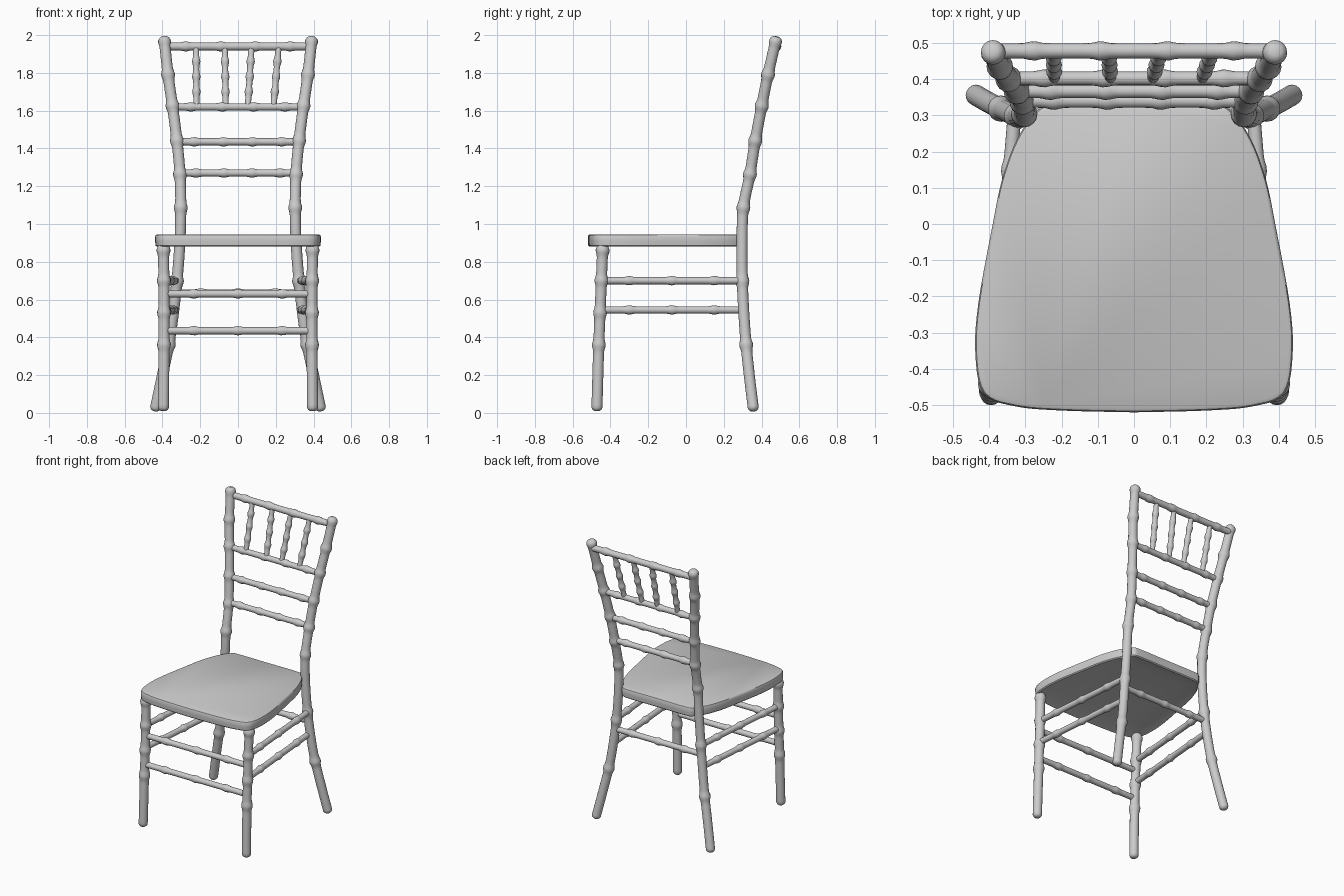
import bpy, bmesh, math
from mathutils import Vector

if "Cube" in bpy.data.objects:
    bpy.data.objects.remove(bpy.data.objects["Cube"], do_unlink=True)

# One light grey finish
grey = bpy.data.materials.new("light grey finish")
grey.use_nodes = True
colour = (0.6, 0.6, 0.6, 1)
grey.diffuse_color = colour
grey.node_tree.nodes["Principled BSDF"].inputs["Base Color"].default_value = colour


def finish(name, bm, angle=40):
    bmesh.ops.recalc_face_normals(bm, faces=bm.faces)
    mesh = bpy.data.meshes.new(name)
    bm.to_mesh(mesh)
    bm.free()
    obj = bpy.data.objects.new(name, mesh)
    bpy.context.collection.objects.link(obj)
    mesh.materials.append(grey)
    bpy.ops.object.select_all(action="DESELECT")
    obj.select_set(True)
    bpy.context.view_layer.objects.active = obj
    bpy.ops.object.shade_smooth_by_angle(angle=math.radians(angle))
    return obj


def spline(points, steps):
    """Smooth path through the points."""
    p = [Vector(q) for q in points]
    p = [2 * p[0] - p[1]] + p + [2 * p[-1] - p[-2]]
    path = []
    for a, b, c, d in zip(p, p[1:], p[2:], p[3:]):
        for i in range(steps):
            t = i / steps
            path.append(0.5 * (2 * b + (c - a) * t + (2 * a - 5 * b + 4 * c - d) * t ** 2
                               + (3 * b - a - 3 * c + d) * t ** 3))
    return path + [p[-2]]


def bamboo(name, points, radius, nodes, bump=0.008, steps=12, width=0.02, sides=16):
    """Round rod with rounded ends, swollen at each node (distance from its start)."""
    path = spline(points, steps)
    dist = [0]
    for a, b in zip(path, path[1:]):
        dist.append(dist[-1] + (b - a).length)
    total = dist[-1]
    bm = bmesh.new()
    rings = []
    for i, (c, d) in enumerate(zip(path, dist)):
        tangent = (path[min(i + 1, len(path) - 1)] - path[max(i - 1, 0)]).normalized()
        u = tangent.orthogonal().normalized() if i == 0 else (u - tangent * u.dot(tangent)).normalized()
        v = tangent.cross(u)
        r = radius + bump * sum(math.exp(-((d - n) / width) ** 2) for n in nodes)
        # Extra rings at both ends round the tips
        cap = [(0, 1)]
        if i == 0:
            cap = [(0, 0.5), (0.25, 0.82), (0.6, 1)]
        elif i == len(path) - 1:
            cap = [(-0.6, 1), (-0.25, 0.82), (0, 0.5)]
        elif min(d, total - d) < radius * 0.6:
            continue
        for shift, k in cap:
            centre = c + tangent * shift * radius
            rings.append([bm.verts.new(centre + r * k * (u * math.cos(a) + v * math.sin(a)))
                          for a in (math.tau * j / sides for j in range(sides))])
    for lo, hi in zip(rings, rings[1:]):
        for j in range(sides):
            k = (j + 1) % sides
            bm.faces.new((lo[j], lo[k], hi[k], hi[j]))
    bm.faces.new(rings[0][::-1])
    bm.faces.new(rings[-1])
    return finish(name, bm, 60)


def rail(name, start, end, radius=0.019, fractions=(0.2, 0.5, 0.8)):
    length = (Vector(end) - Vector(start)).length
    return bamboo(name, [start, end], radius, [f * length for f in fractions],
                  bump=0.006, steps=48, width=0.018)


# Seat: outline of the right half, mirrored, lofted with soft edges and a hollow underside
half = [(0, -0.52), (0.2, -0.515), (0.33, -0.503), (0.415, -0.468), (0.438, -0.36), (0.43, -0.22),
        (0.39, 0), (0.365, 0.12), (0.325, 0.23), (0.27, 0.31), (0.22, 0.325), (0, 0.325)]
side = spline([(x, y, 0) for x, y in half], 5)
outline = side + [Vector((-p.x, p.y, 0)) for p in side[-2:0:-1]]
mid = Vector((0, -0.1, 0))
bm = bmesh.new()
layers = []
for z, scale in ((0.90, 0.74), (0.886, 0.93), (0.88, 0.98), (0.886, 0.995), (0.91, 1),
                 (0.932, 1), (0.941, 0.992), (0.945, 0.975)):
    layers.append([bm.verts.new(mid + (p - mid) * scale + Vector((0, 0, z))) for p in outline])
count = len(outline)
for lo, hi in zip(layers, layers[1:]):
    for j in range(count):
        k = (j + 1) % count
        bm.faces.new((lo[j], lo[k], hi[k], hi[j]))
bm.faces.new(layers[0][::-1])
bm.faces.new(layers[-1])
finish("seat", bm)

# Legs, back posts and side stretchers, in mirrored pairs
for s, label in ((1, "left"), (-1, "right")):
    bamboo(label + "_front_leg",
           [(s * 0.395, -0.472, 0.01), (s * 0.392, -0.462, 0.35), (s * 0.392, -0.45, 0.65),
            (s * 0.395, -0.44, 0.9)],
           0.029, [0.35, 0.52, 0.69, 0.85], steps=20)
    bamboo(label + "_back_post",
           [(s * 0.44, 0.358, 0.01), (s * 0.40, 0.335, 0.2), (s * 0.36, 0.315, 0.4),
            (s * 0.328, 0.3, 0.65), (s * 0.309, 0.297, 0.88), (s * 0.303, 0.303, 1.08),
            (s * 0.307, 0.338, 1.26), (s * 0.322, 0.365, 1.43), (s * 0.346, 0.4, 1.62),
            (s * 0.369, 0.432, 1.78), (s * 0.392, 0.48, 1.992)],
           0.029, [0.36, 0.7, 1.09, 1.27, 1.45, 1.64, 1.81, 2.0], steps=14)
    for z, where in ((0.545, "lower"), (0.7, "upper")):
        rail(f"{label}_{where}_side_stretcher", (s * 0.392, -0.45, z), (s * 0.33, 0.3, z))

# Front and back stretchers
rail("lower_front_stretcher", (-0.39, -0.46, 0.435), (0.39, -0.46, 0.435))
rail("upper_front_stretcher", (-0.39, -0.45, 0.63), (0.39, -0.45, 0.63))
rail("back_stretcher", (-0.33, 0.3, 0.635), (0.33, 0.3, 0.635))

# Cross rails of the backrest
for name, x, y, z, r in (("lower_back_rail", 0.307, 0.34, 1.27, 0.019),
                         ("middle_back_rail", 0.322, 0.367, 1.435, 0.019),
                         ("upper_back_rail", 0.346, 0.402, 1.62, 0.019),
                         ("top_rail", 0.385, 0.478, 1.94, 0.021)):
    rail(name, (-x, y, z), (x, y, z), r, (0.14, 0.38, 0.62, 0.86))

# Spindles between the two upper rails
for i, (low, high) in enumerate(((-0.22, -0.222), (-0.065, -0.07), (0.052, 0.072), (0.188, 0.215))):
    rail(f"spindle_{i + 1}", (low, 0.402, 1.62), (high, 0.476, 1.94), 0.016, (0.25, 0.5, 0.75))
